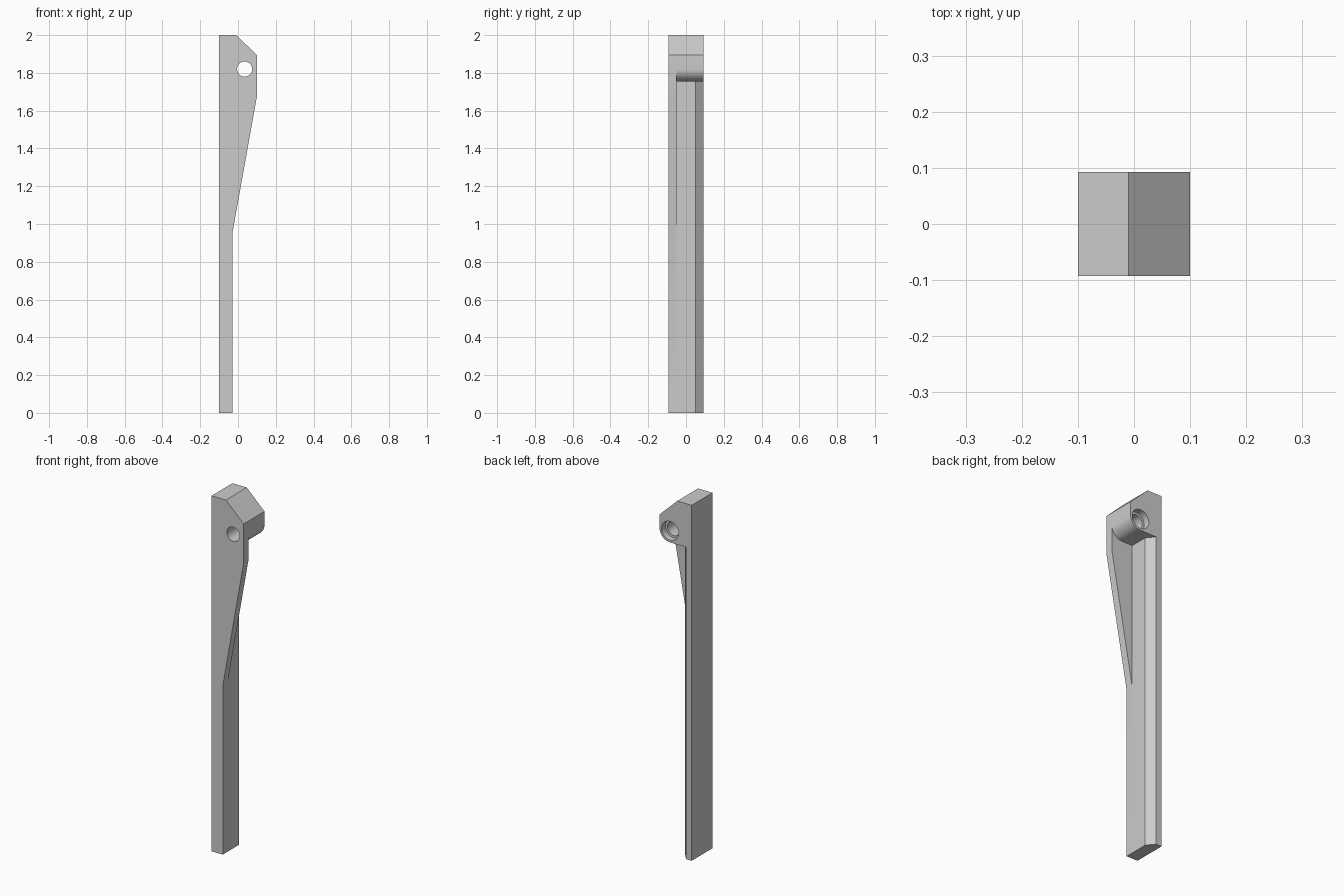
import bpy, bmesh, math
from mathutils import Vector

if "Cube" in bpy.data.objects:
    bpy.data.objects.remove(bpy.data.objects["Cube"], do_unlink=True)

# Main dimensions
LEFT, RIGHT, POST_X = -0.1, 0.1, -0.03
FRONT, BACK, PLATE_Y = -0.0925, 0.0925, -0.05
HOLE_X, HOLE_Z, BOSS_R = 0.035, 1.82, 0.065

grey = bpy.data.materials.new("light_grey")
grey.use_nodes = True
grey.diffuse_color = (0.6, 0.6, 0.6, 1)
grey.node_tree.nodes["Principled BSDF"].inputs["Base Color"].default_value = (0.6, 0.6, 0.6, 1)


def extrude(name, points, offset):
    """Extrude a closed 3D outline along an offset vector."""
    bm = bmesh.new()
    face = bm.faces.new([bm.verts.new(p) for p in points])
    out = bmesh.ops.extrude_face_region(bm, geom=[face])
    moved = [v for v in out["geom"] if isinstance(v, bmesh.types.BMVert)]
    bmesh.ops.translate(bm, verts=moved, vec=Vector(offset))
    bmesh.ops.recalc_face_normals(bm, faces=bm.faces)
    mesh = bpy.data.meshes.new(name)
    bm.to_mesh(mesh)
    bm.free()
    mesh.materials.append(grey)
    obj = bpy.data.objects.new(name, mesh)
    bpy.context.collection.objects.link(obj)
    return obj


def slab(name, outline, y0, y1):
    return extrude(name, [(x, y0, z) for x, z in outline], (0, y1 - y0, 0))


def arc(radius, start, end, steps):
    angles = [math.radians(start + (end - start) * i / steps) for i in range(steps + 1)]
    return [(HOLE_X + radius * math.cos(a), HOLE_Z + radius * math.sin(a)) for a in angles]


def bore(obj, radius, y0, y1):
    """Cut a round hole through obj between two depths."""
    cutter = slab("bore_cutter", arc(radius, 0, 360, 48)[:-1], y0, y1)
    cutter.hide_render = True
    mod = obj.modifiers.new("bore", "BOOLEAN")
    mod.operation, mod.solver, mod.object = "DIFFERENCE", "EXACT", cutter
    bpy.context.view_layer.objects.active = obj
    bpy.ops.object.modifier_apply(modifier=mod.name)
    bpy.data.objects.remove(cutter, do_unlink=True)


# Front plate with the tapered side and sloped top corner
crown = [(LEFT, 2), (-0.01, 2), (RIGHT, 1.895)]
front_plate = slab("front_plate", [(LEFT, 0)] + crown
                   + [(RIGHT, 1.675), (POST_X, 0.95), (POST_X, 0)], FRONT, PLATE_Y)

# Head with a rounded underside around the hole
head = slab("head", crown + arc(BOSS_R, 0, -90, 16)
            + [(LEFT, HOLE_Z - BOSS_R)], PLATE_Y, BACK)

# Post with a chamfered rear corner
section = [(LEFT, PLATE_Y), (POST_X, PLATE_Y), (POST_X, 0.05), (-0.065, BACK), (LEFT, BACK)]
post = extrude("post", [(x, y, 0) for x, y in section], (0, 0, HOLE_Z - BOSS_R))

# Through hole with a rear counterbore
for part in (front_plate, head):
    bore(part, 0.04, FRONT - 0.1, BACK + 0.1)
bore(head, 0.053, BACK - 0.035, BACK + 0.1)

# Smooth the round surfaces, keep the edges sharp
bpy.ops.object.select_all(action="DESELECT")
for part in (front_plate, head):
    part.select_set(True)
bpy.context.view_layer.objects.active = head
bpy.ops.object.shade_smooth_by_angle(angle=math.radians(30))
